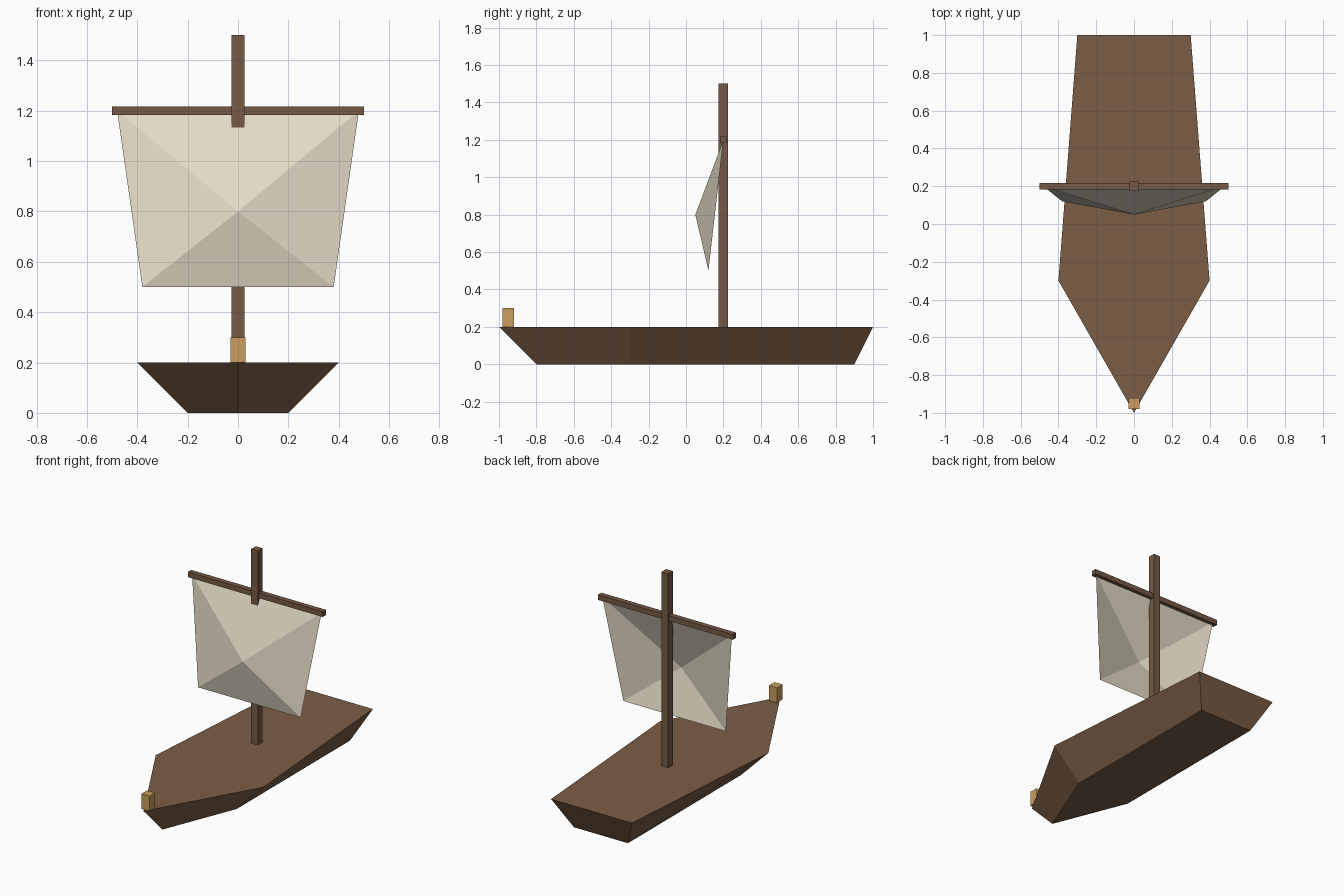
import bpy, bmesh

if "Cube" in bpy.data.objects:
    bpy.data.objects.remove(bpy.data.objects["Cube"])


def material(name, rgb):
    m = bpy.data.materials.new(name)
    m.diffuse_color = (*rgb, 1)
    m.use_nodes = True
    m.node_tree.nodes["Principled BSDF"].inputs["Base Color"].default_value = m.diffuse_color
    return m


def mesh_object(name, bm, mat):
    bmesh.ops.recalc_face_normals(bm, faces=bm.faces)
    me = bpy.data.meshes.new(name)
    bm.to_mesh(me)
    bm.free()
    me.materials.append(mat)
    ob = bpy.data.objects.new(name, me)
    bpy.context.collection.objects.link(ob)
    return ob


def box(name, center, size, mat):
    bm = bmesh.new()
    bmesh.ops.create_cube(bm, size=1)
    bmesh.ops.scale(bm, vec=size, verts=bm.verts)
    bmesh.ops.translate(bm, vec=center, verts=bm.verts)
    return mesh_object(name, bm, mat)


def ring(bm, half, z):
    # Mirror a half outline (bow point first) into a closed loop
    pts = half + [(-x, y) for x, y in reversed(half) if x > 0]
    return [bm.verts.new((x, y, z)) for x, y in pts]


hull_wood = material("hull_wood", (0.20, 0.11, 0.06))
mast_wood = material("mast_wood", (0.18, 0.10, 0.06))
canvas = material("canvas", (0.79, 0.72, 0.58))
gilt = material("gilt", (0.58, 0.34, 0.11))

# Hull: pointed bow, flared sides, flat stern and closed deck
bm = bmesh.new()
deck = ring(bm, [(0, -1), (0.4, -0.3), (0.3, 1)], 0.2)
keel = ring(bm, [(0, -0.8), (0.2, -0.3), (0.2, 0.9)], 0)
bm.faces.new(deck)
bm.faces.new(keel[::-1])
for i in range(5):
    j = (i + 1) % 5
    bm.faces.new((keel[i], keel[j], deck[j], deck[i]))
mesh_object("hull", bm, hull_wood)

# Mast, yard and bow post
box("mast", (0, 0.2, 0.85), (0.05, 0.05, 1.3), mast_wood)
box("yard", (0, 0.2, 1.2), (1.0, 0.035, 0.035), mast_wood)
box("bow_post", (0, -0.95, 0.25), (0.06, 0.06, 0.1), gilt)

# Sail: single sheet of four triangles billowing forward to a centre point
bm = bmesh.new()
rim = [bm.verts.new(p) for p in ((-0.38, 0.12, 0.5), (0.38, 0.12, 0.5),
                                 (0.48, 0.2, 1.2), (-0.48, 0.2, 1.2))]
belly = bm.verts.new((0, 0.05, 0.8))
for i in range(4):
    bm.faces.new((rim[i], rim[(i + 1) % 4], belly))
mesh_object("sail", bm, canvas)
